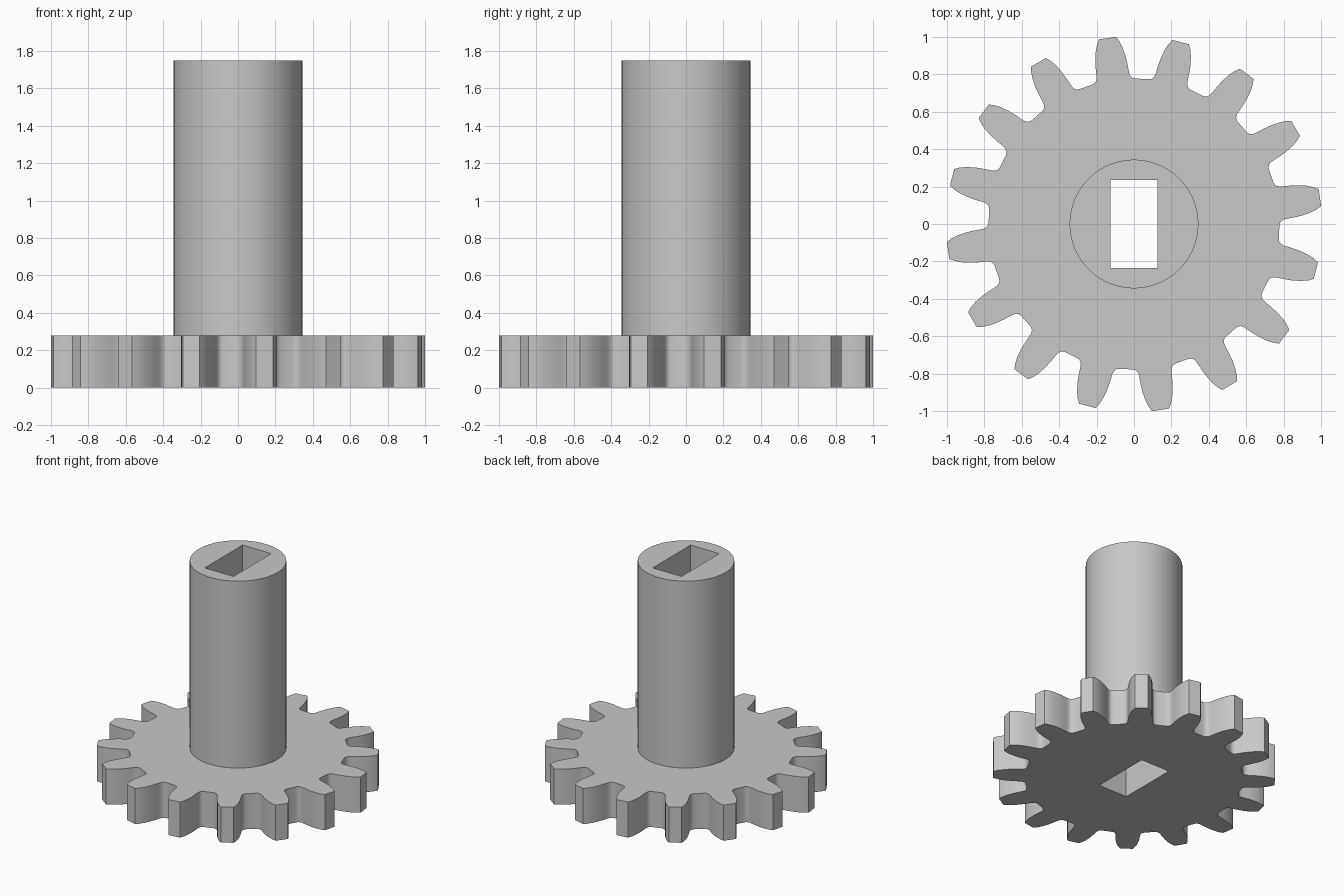
import bpy, bmesh
from math import sin, cos, pi, radians

cube = bpy.data.objects.get("Cube")
if cube:
    bpy.data.objects.remove(cube, do_unlink=True)

TEETH = 16
PHASE = 8.1            # angle of the first tooth, degrees
GEAR_H = 0.28
TOP = 1.75
# Half of one tooth: (degrees from tooth centre, radius), from gap to tip
HALF = [(11.25, 0.777), (8.6, 0.778), (7.5, 0.782), (6.8, 0.791), (6.3, 0.805),
        (6.05, 0.825), (5.7, 0.86), (5.2, 0.90), (4.4, 0.945), (3.5, 0.98), (2.6, 1.005)]

grey = bpy.data.materials.new("grey")
grey.use_nodes = True
colour = (0.58, 0.58, 0.58, 1)
grey.diffuse_color = colour
grey.node_tree.nodes["Principled BSDF"].inputs["Base Color"].default_value = colour


def prism(name, outline, z0, z1):
    """Upright solid with a flat outline."""
    bm = bmesh.new()
    base = bm.faces.new([bm.verts.new((x, y, z0)) for x, y in outline])
    top = bmesh.ops.extrude_face_region(bm, geom=[base])["geom"]
    verts = [v for v in top if isinstance(v, bmesh.types.BMVert)]
    bmesh.ops.translate(bm, verts=verts, vec=(0, 0, z1 - z0))
    bmesh.ops.recalc_face_normals(bm, faces=bm.faces)
    mesh = bpy.data.meshes.new(name)
    bm.to_mesh(mesh)
    bm.free()
    mesh.materials.append(grey)
    obj = bpy.data.objects.new(name, mesh)
    bpy.context.collection.objects.link(obj)
    return obj


def polar(deg, r):
    return r * cos(radians(deg)), r * sin(radians(deg))


# Toothed wheel: mirror the half tooth and repeat it round the rim
tooth = [(-a, r) for a, r in HALF] + [(a, r) for a, r in HALF[:0:-1]]
rim = [polar(PHASE + 360 / TEETH * i + a, r) for i in range(TEETH) for a, r in tooth]
gear = prism("gear_with_shaft", rim, 0, GEAR_H)

# Round shaft and the rectangular bore through everything
shaft = prism("shaft", [polar(360 * i / 96, 0.344) for i in range(96)], GEAR_H / 2, TOP)
w, d = 0.125, 0.235
bore = prism("bore_cutter", [(-w, -d), (w, -d), (w, d), (-w, d)], -0.2, TOP + 0.2)

for tool, operation in ((shaft, "UNION"), (bore, "DIFFERENCE")):
    mod = gear.modifiers.new(tool.name, "BOOLEAN")
    mod.object, mod.operation, mod.solver = tool, operation, "EXACT"

# Bake the result and drop the helpers
solid = bpy.data.meshes.new_from_object(gear.evaluated_get(bpy.context.evaluated_depsgraph_get()))
gear.modifiers.clear()
gear.data = solid
for helper in (shaft, bore):
    bpy.data.objects.remove(helper, do_unlink=True)

bpy.ops.object.select_all(action="DESELECT")
gear.select_set(True)
bpy.context.view_layer.objects.active = gear
bpy.ops.object.shade_smooth_by_angle(angle=radians(30))
